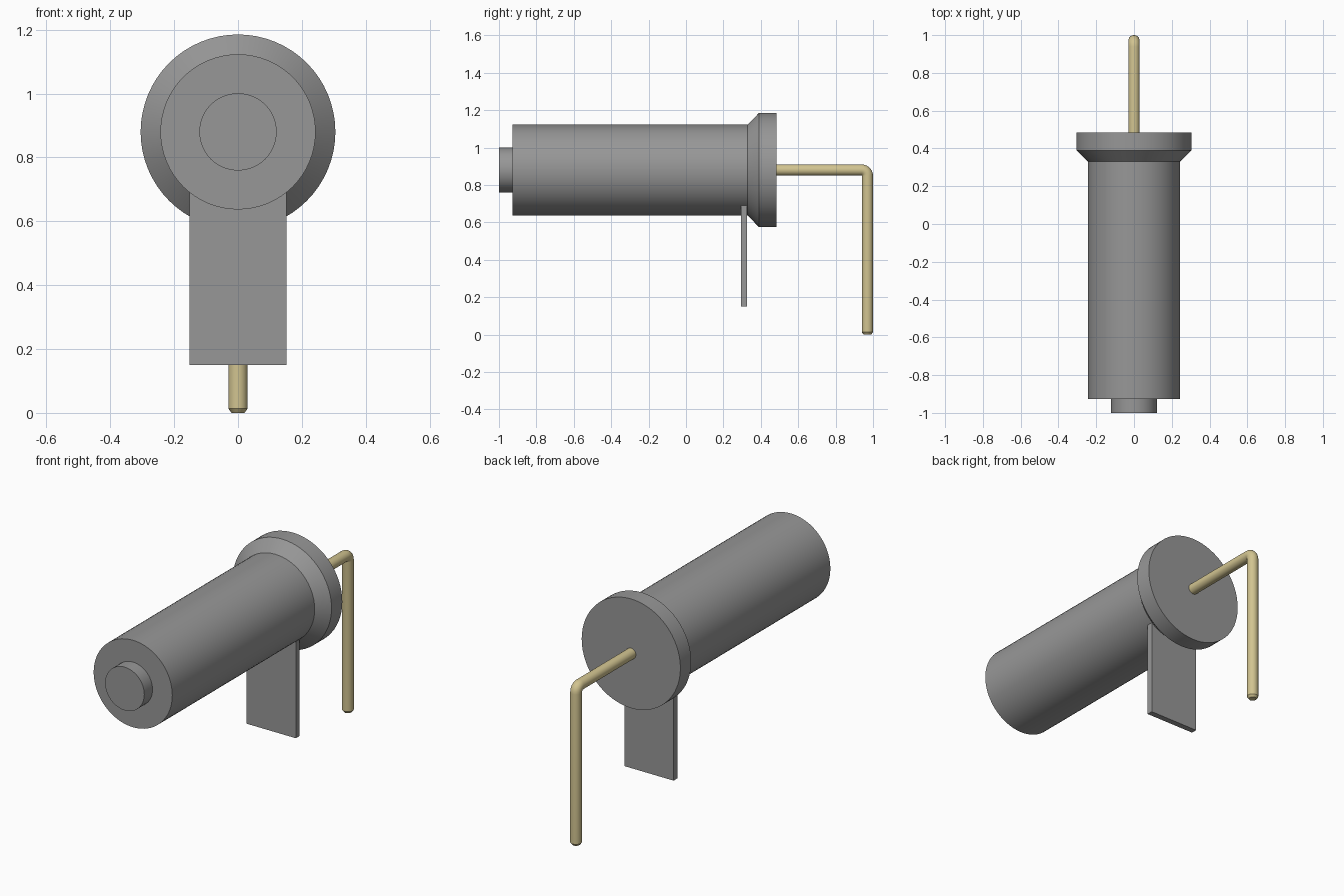
import bpy, bmesh, math
from mathutils import Vector

cube = bpy.data.objects.get("Cube")
if cube:
    bpy.data.objects.remove(cube, do_unlink=True)

AXIS_Z = 0.88


def material(name, rgb):
    m = bpy.data.materials.new(name)
    m.use_nodes = True
    m.diffuse_color = (*rgb, 1)
    m.node_tree.nodes["Principled BSDF"].inputs["Base Color"].default_value = (*rgb, 1)
    return m


grey = material("grey metal", (0.31, 0.31, 0.31))
brass = material("pale brass", (0.64, 0.55, 0.28))


def finish(name, bm, mat):
    bmesh.ops.recalc_face_normals(bm, faces=bm.faces)
    me = bpy.data.meshes.new(name)
    bm.to_mesh(me)
    bm.free()
    me.materials.append(mat)
    ob = bpy.data.objects.new(name, me)
    bpy.context.collection.objects.link(ob)
    bpy.ops.object.select_all(action='DESELECT')
    ob.select_set(True)
    bpy.context.view_layer.objects.active = ob
    bpy.ops.object.shade_smooth_by_angle(angle=math.radians(30))
    return ob


def loft(name, rings, sides, mat):
    """Skin round rings (y, z, tilt, radius); tilt 0 faces +y, 90 faces -z."""
    bm = bmesh.new()
    loops = []
    for y, z, tilt, r in rings:
        t = math.radians(tilt)
        up = Vector((0, math.sin(t), math.cos(t)))
        side = Vector((1, 0, 0))
        loops.append([bm.verts.new(Vector((0, y, z)) + r * (math.cos(a) * side + math.sin(a) * up))
                      for a in (2 * math.pi * i / sides for i in range(sides))])
    for a, b in zip(loops, loops[1:]):
        for i in range(sides):
            j = (i + 1) % sides
            bm.faces.new((a[i], a[j], b[j], b[i]))
    bm.faces.new(loops[0])
    bm.faces.new(loops[-1])
    return finish(name, bm, mat)


# Barrel with a flared rear collar
loft("barrel", [(y, AXIS_Z, 0, r) for y, r in
                ((-0.927, 0.243), (0.33, 0.243), (0.39, 0.305), (0.485, 0.305))], 64, grey)

# Small round boss on the front
loft("front_boss", [(y, AXIS_Z, 0, 0.121) for y in (-1.0, -0.92)], 48, grey)

# Bent pin: straight run, tight elbow, downward leg with chamfered tip
R, BEND = 0.03, 0.031
elbow = [(0.97 - BEND + BEND * math.sin(math.radians(t)),
          AXIS_Z - BEND + BEND * math.cos(math.radians(t)), t, R) for t in range(0, 91, 15)]
loft("bent_pin", [(0.475, AXIS_Z, 0, R)] + elbow +
     [(0.97, 0.013, 90, R), (0.97, 0.0, 90, 0.02)], 24, brass)

# Flat tab hanging under the barrel
bm = bmesh.new()
bmesh.ops.create_cube(bm, size=1)
bmesh.ops.scale(bm, vec=(0.304, 0.033, 0.54), verts=bm.verts)
bmesh.ops.translate(bm, vec=(0, 0.31, 0.42), verts=bm.verts)
finish("mounting_tab", bm, grey)
